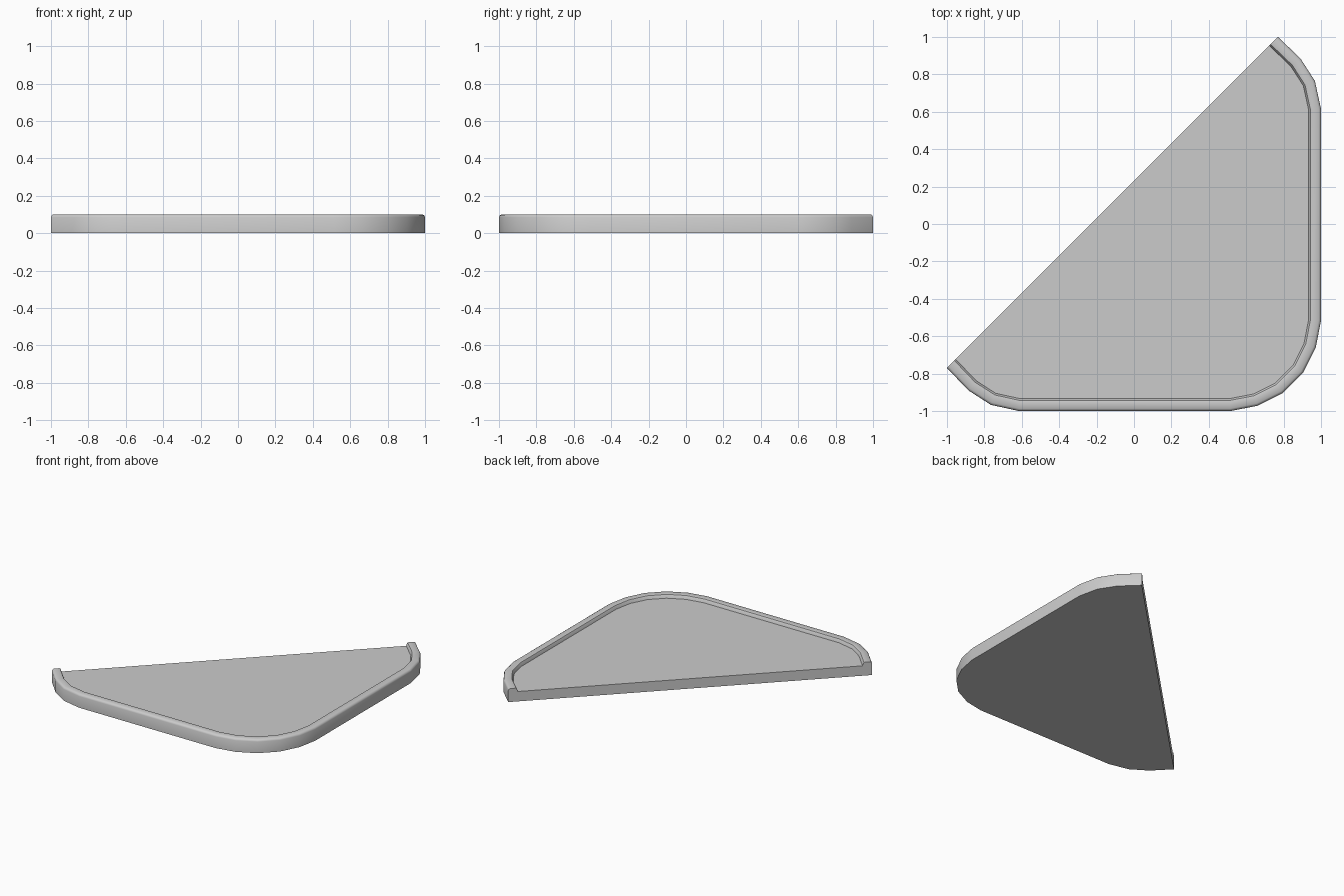
import bpy, bmesh, math
from mathutils import Vector

if "Cube" in bpy.data.objects:
    bpy.data.objects.remove(bpy.data.objects["Cube"])

# Half of the outer outline; the other half mirrors across the diagonal y = -x
half = [(0.77, 1.0), (0.89, 0.885), (0.967, 0.765), (1.0, 0.615),
        (1.0, -0.515), (0.972, -0.66), (0.904, -0.795)]
path = [Vector(p) for p in half] + [Vector((-y, -x)) for x, y in reversed(half)]

# Rim cross-section: (inset from the outer wall, height)
profile = [(0, 0), (0, 0.085), (0.004, 0.094), (0.013, 0.1),
           (0.05, 0.1), (0.056, 0.098), (0.06, 0.092), (0.066, 0.074)]


def inward(i):
    """Mitred inward direction at outline point i."""
    normals = []
    for a, b in ((i - 1, i), (i, i + 1)):
        if a >= 0 and b < len(path):
            d = (path[b] - path[a]).normalized()
            normals.append(Vector((d.y, -d.x)))
    if len(normals) == 1:
        # ends follow the straight diagonal cut
        s = -1 if i == 0 else 1
        return Vector((s, s)).normalized()
    m = (normals[0] + normals[1]).normalized()
    return m / m.dot(normals[0])


bm = bmesh.new()
rings = []
for i, p in enumerate(path):
    n = inward(i)
    rings.append([bm.verts.new((*(p + n * d), z)) for d, z in profile])

# Rim surface
for a, b in zip(rings, rings[1:]):
    for j in range(len(profile) - 1):
        bm.faces.new((a[j], a[j + 1], b[j + 1], b[j]))

# Recessed floor, underside and straight diagonal face
bm.faces.new([r[-1] for r in rings])
bm.faces.new([r[0] for r in rings])
bm.faces.new(rings[0] + rings[-1][::-1])
bmesh.ops.recalc_face_normals(bm, faces=bm.faces)

mesh = bpy.data.meshes.new("corner_tray")
bm.to_mesh(mesh)
bm.free()
tray = bpy.data.objects.new("corner_tray", mesh)
bpy.context.collection.objects.link(tray)
bpy.context.view_layer.objects.active = tray
tray.select_set(True)
bpy.ops.object.shade_smooth_by_angle(angle=math.radians(35))
